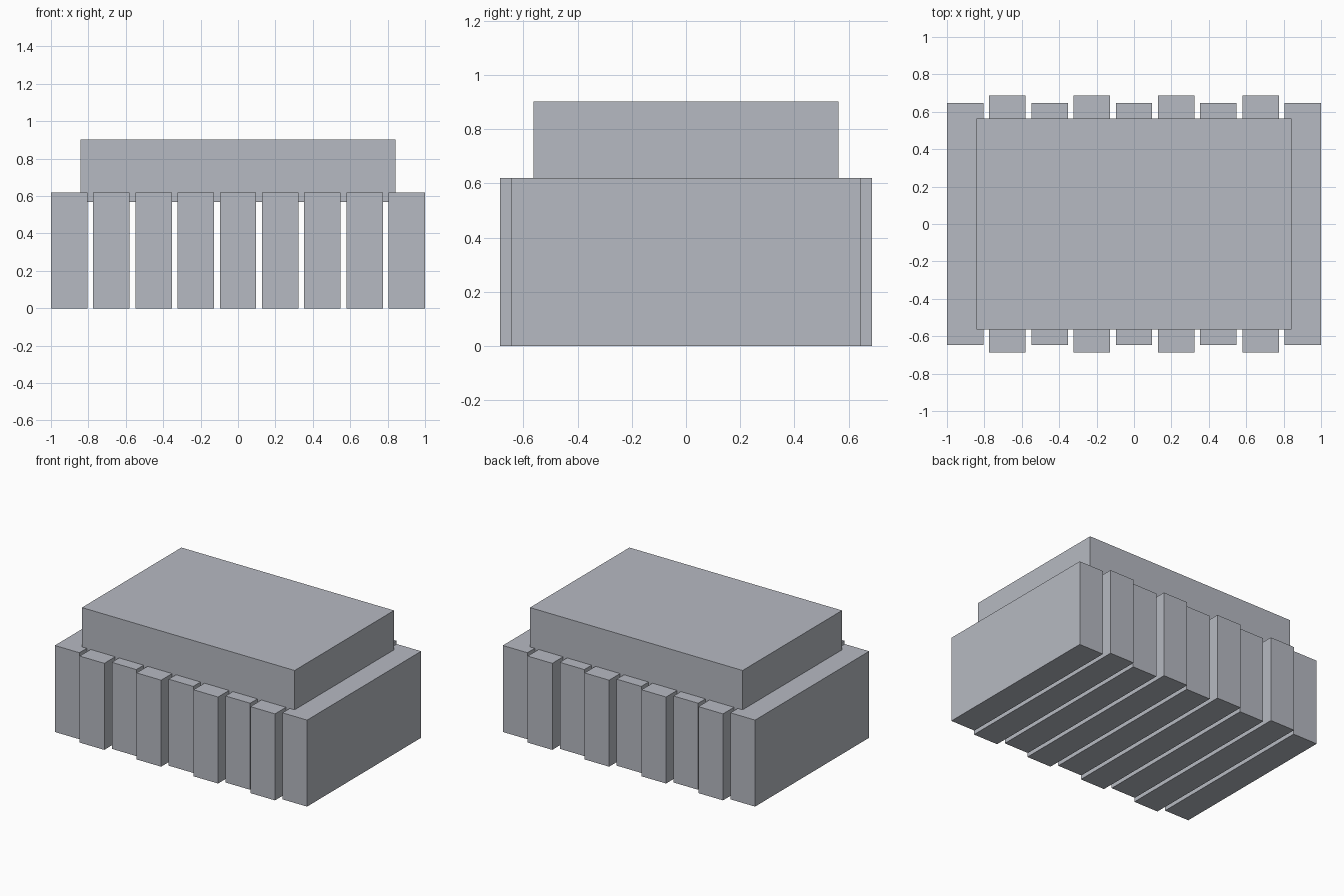
import bpy

cube = bpy.data.objects.get("Cube")
if cube:
    bpy.data.objects.remove(cube, do_unlink=True)

# Single grey material
grey = bpy.data.materials.new("light_grey")
grey.use_nodes = True
color = (0.47, 0.49, 0.54, 1)
grey.diffuse_color = color
grey.node_tree.nodes["Principled BSDF"].inputs["Base Color"].default_value = color


def box(name, x, half_x, half_y, bottom, top):
    """Box symmetric in y, with its scale applied."""
    bpy.ops.mesh.primitive_cube_add(size=2, location=(x, 0, (bottom + top) / 2))
    obj = bpy.context.object
    obj.name = name
    obj.scale = (half_x, half_y, (top - bottom) / 2)
    bpy.ops.object.transform_apply(location=False, rotation=False, scale=True)
    obj.data.materials.append(grey)
    return obj


# Row of upright slabs, alternately short and long
COUNT = 9
HALF_WIDTH = 0.0975
pitch = 2 * (1 - HALF_WIDTH) / (COUNT - 1)
for i in range(COUNT):
    half_depth = 0.687 if i % 2 else 0.646
    box(f"slab_{i + 1}", (i - (COUNT - 1) / 2) * pitch, HALF_WIDTH, half_depth, 0, 0.62)

# Top block, sunk slightly into the slabs
box("top_block", 0, 0.843, 0.563, 0.567, 0.902)
